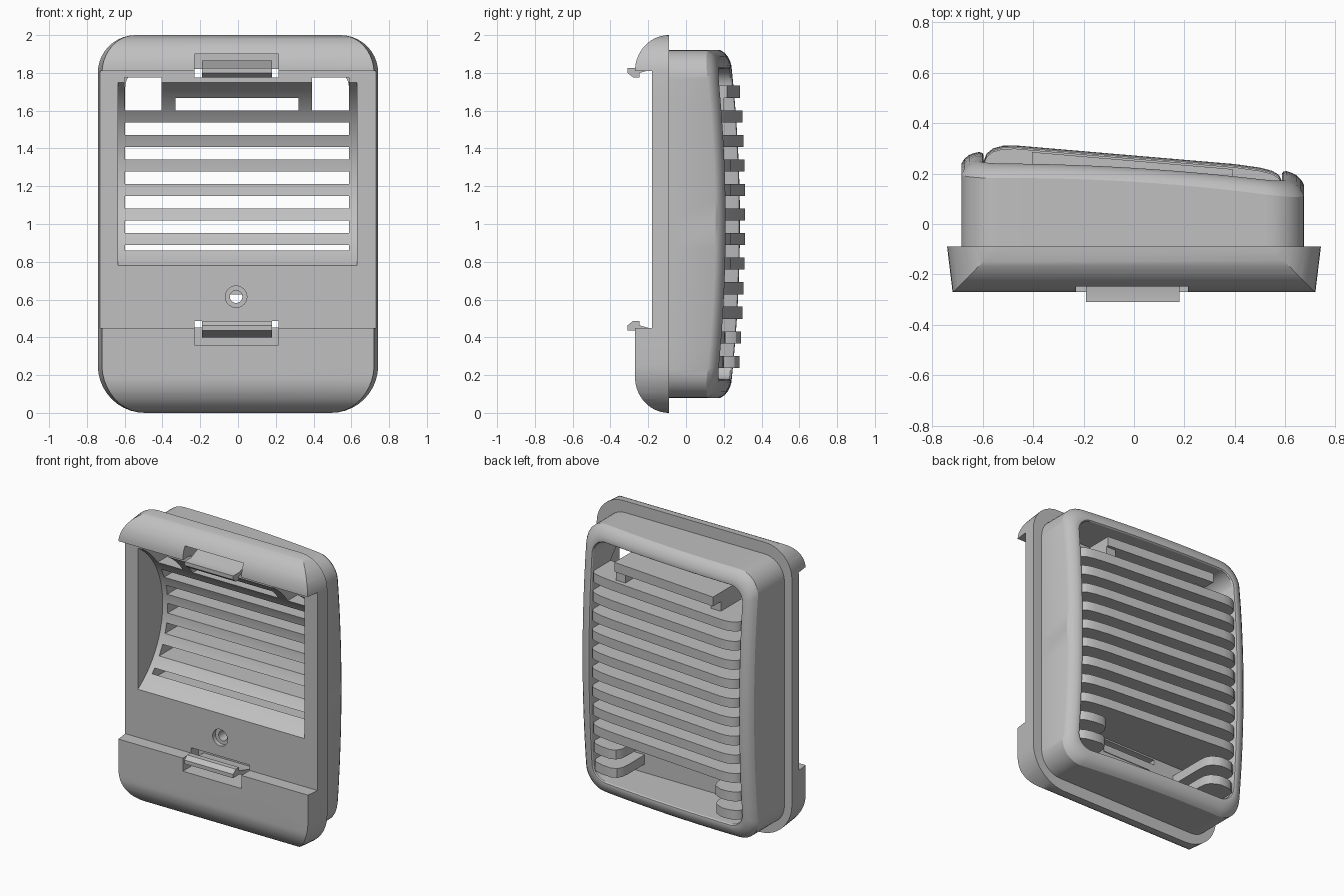
import bpy, bmesh, math

if "Cube" in bpy.data.objects:
    bpy.data.objects.remove(bpy.data.objects["Cube"])

grey = bpy.data.materials.new("light_grey_plastic")
grey.diffuse_color = (0.53, 0.53, 0.53, 1)
grey.use_nodes = True
grey.node_tree.nodes["Principled BSDF"].inputs["Base Color"].default_value = grey.diffuse_color
CX = -0.005            # the rear body sits slightly off centre
FLOOR = -0.08          # depth of the rear pocket floor


def finish(name, bm):
    bmesh.ops.recalc_face_normals(bm, faces=bm.faces[:])
    me = bpy.data.meshes.new(name)
    bm.to_mesh(me)
    bm.free()
    ob = bpy.data.objects.new(name, me)
    bpy.context.collection.objects.link(ob)
    me.materials.append(grey)
    return ob


def loft(name, rings):
    """Closed solid through rings that have equal point counts."""
    bm = bmesh.new()
    loops = [[bm.verts.new(p) for p in r] for r in rings]
    n = len(loops[0])
    for a, b in zip(loops, loops[1:]):
        for i in range(n):
            j = (i + 1) % n
            bm.faces.new((a[i], a[j], b[j], b[i]))
    bm.faces.new(loops[0])
    bm.faces.new(loops[-1])
    return finish(name, bm)


def box(name, x0, x1, y0, y1, z0, z1):
    return loft(name, [[(x0, y, z0), (x1, y, z0), (x1, y, z1), (x0, y, z1)] for y in (y0, y1)])


def along_x(name, prof, x0, x1):
    return loft(name, [[(x, y, z) for y, z in prof] for x in (x0, x1)])


def along_z(name, prof, z0, z1):
    return loft(name, [[(x, y, z) for x, y in prof] for z in (z0, z1)])


def disc(name, r, x, z, y0, y1, n=32):
    return loft(name, [[(x + r * math.cos(t * math.tau / n), y, z + r * math.sin(t * math.tau / n))
                        for t in range(n)] for y in (y0, y1)])


def boolean(ob, cutter, op='DIFFERENCE', keep=False):
    m = ob.modifiers.new("cut", 'BOOLEAN')
    m.object, m.operation, m.solver = cutter, op, 'EXACT'
    bpy.context.view_layer.objects.active = ob
    bpy.ops.object.modifier_apply(modifier=m.name)
    if not keep:
        bpy.data.objects.remove(cutter)


def round_rect(cx, hx, hz, rt, rb, seg=10, sub=12):
    """Rounded rectangle around z = 1, with subdivided straight edges."""
    corners = []
    for sx, sz, a, r in ((1, 1, 0, rt), (-1, 1, 90, rt), (-1, -1, 180, rb), (1, -1, 270, rb)):
        corners.append([(cx + sx * (hx - r) + r * math.cos(math.radians(a + 90 * k / seg)),
                         1 + sz * (hz - r) + r * math.sin(math.radians(a + 90 * k / seg)))
                        for k in range(seg + 1)])
    pts = []
    for i, c in enumerate(corners):
        pts += c
        p, q = c[-1], corners[(i + 1) % 4][0]
        pts += [(p[0] + (q[0] - p[0]) * k / sub, p[1] + (q[1] - p[1]) * k / sub) for k in range(1, sub)]
    return pts


def edge_y(x, z):
    """Tilted and bowed height of the rear rim."""
    d = ((z - 1) / 0.92) ** 2
    return 0.1975 - 0.062 * x - 0.06 * d + 0.03 * (1 - (x / 0.68) ** 2) * min(1, d)


# Front flange: tapered rounded plate trimmed to the side profile with two raised caps
flange = loft("front_flange", [[(x, y, z) for x, z in round_rect(0, hx, 1, 0.2, 0.25)]
                               for y, hx in ((-0.09, 0.742), (-0.28, 0.719))])
arc = [math.radians(90 * k / 14) for k in range(15)]
side = [(-0.09 - 0.18 * math.sin(t), 0.19 - 0.19 * math.cos(t)) for t in arc]
side += [(-0.27, 0.45), (-0.18, 0.45), (-0.18, 1.81)]
side += [(-0.09 - 0.18 * math.sin(t), 1.81 + 0.19 * math.cos(t)) for t in reversed(arc)]
boolean(flange, along_x("trim", side, -0.8, 0.8), 'INTERSECT')

# Rear body: wall, rounded rim and pocket as one lofted solid
rings = []
for inset, rise in ((0, None), (0, 0), (0.012, 0.02), (0.03, 0.036), (0.05, 0.045),
                    (0.07, 0.05), (0.083, 0.047), (0.088, 0.038), (0.088, "floor")):
    r = 0.15 - inset * 0.6
    ring = []
    for x, z in round_rect(CX, 0.68 - inset, 0.92 - inset * 1.13, r, r):
        y = -0.1 if rise is None else FLOOR if rise == "floor" else edge_y(x, z) + rise
        ring.append((x, y, z))
    rings.append(ring)
body = loft("rear_body", rings)

# Curved front recess, shared by flange, body and slats
recess = disc("recess_cutter", 0.57, 0, 1.265, 0, 1, 128)
for v in recess.data.vertices:
    x, y, z = v.co
    v.co = (-0.635 + 1.265 * y, -0.48 + x, z)
recess.data.flip_normals()
bm = bmesh.new()
bm.from_mesh(recess.data)
bmesh.ops.recalc_face_normals(bm, faces=bm.faces[:])
bm.to_mesh(recess.data)
bm.free()

# Openings: corner windows, clip slots and the screw hole
for ob in (flange, body):
    boolean(ob, recess, keep=True)
    for x0, x1 in ((-0.6, -0.405), (0.392, 0.587)):
        boolean(ob, box("window", x0, x1, -0.4, -0.03, 1.615, 1.775))
    boolean(ob, box("slot", -0.23, 0.215, -0.4, -0.07, 1.776, 1.9))
    boolean(ob, box("slot", -0.23, 0.215, -0.4, -0.07, 0.453, 0.487))
    boolean(ob, disc("hole", 0.033, -0.01, 0.615, -0.4, -0.03))
boolean(flange, box("slot", -0.23, 0.215, -0.4, -0.101, 0.36, 0.46))
boolean(flange, disc("countersink", 0.057, -0.01, 0.615, -0.4, -0.15))

# Louvre slats with rounded ends
LEFT = [(-0.602, 0.2), (-0.597, 0.25), (-0.585, 0.28), (-0.56, 0.3), (-0.52, 0.311), (-0.47, 0.312)]
RIGHT = [(0.4, 0.238), (0.5, 0.224), (0.55, 0.211), (0.575, 0.195), (0.588, 0.17), (0.592, 0.13)]
slats = []


def slat(name, outline, zc):
    bow = 0.027 * ((zc - 1.05) / 0.75) ** 2
    pts = [(outline[0][0], FLOOR - 0.005)] + [(x, y - bow) for x, y in outline]
    pts.append((outline[-1][0], FLOOR - 0.005))
    slats.append(along_z(name, pts, zc - 0.032, zc + 0.032))


for i in range(12):
    z = 1.70 - 0.13 * i
    if i == 0:      # short top slat between the windows
        slat("top_slat", [(-0.405, 0.306), (0.392, 0.238)], z)
    elif i < 10:
        slat("louvre_slat", LEFT + RIGHT, z)
    else:           # corner stubs at the bottom
        slat("left_stub", LEFT + [(-0.45, 0.305), (-0.41, 0.285), (-0.39, 0.25), (-0.385, 0.2)], z)
        slat("right_stub", [(0.37, 0.13), (0.375, 0.18), (0.395, 0.215), (0.43, 0.23)] + RIGHT[1:], z)

# Brackets carrying the top slat
for x0, x1 in ((-0.405, -0.33), (0.32, 0.392)):
    slats.append(box("top_bracket", x0, x1, FLOOR - 0.005, 0.2, 1.595, 1.675))
for s in slats:
    boolean(s, recess, keep=True)
bpy.data.objects.remove(recess)

# Snap hooks, mirrored top and bottom
hook = [(-0.31, 1.80), (-0.31, 1.826), (-0.24, 1.826), (-0.15, 1.865), (-0.075, 1.865),
        (-0.075, 1.83), (-0.14, 1.83), (-0.245, 1.80), (-0.245, 1.776), (-0.28, 1.776)]
along_x("top_hook", hook, -0.19, 0.18)
along_x("bottom_hook", [(y, 2.263 - z) for y, z in hook], -0.19, 0.18)

# Smooth the curved surfaces, keep hard edges
for ob in bpy.context.scene.objects:
    bpy.ops.object.select_all(action='DESELECT')
    ob.select_set(True)
    bpy.context.view_layer.objects.active = ob
    bpy.ops.object.shade_smooth_by_angle(angle=math.radians(30))
